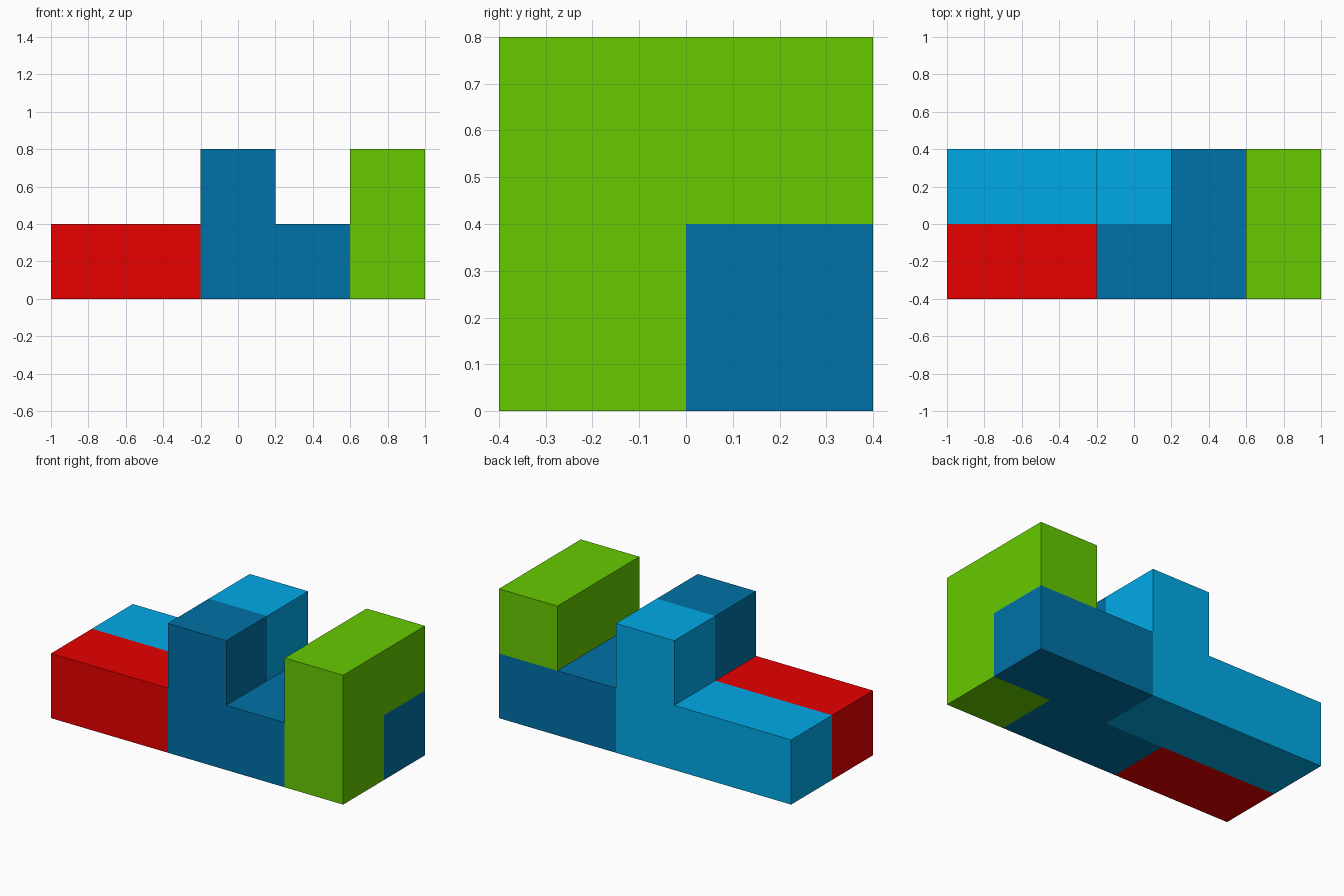
import bpy, bmesh
from mathutils import Vector

if "Cube" in bpy.data.objects:
    bpy.data.objects.remove(bpy.data.objects["Cube"])

CELL = 0.4
DIRS = [Vector(d) for d in ((1, 0, 0), (-1, 0, 0), (0, 1, 0), (0, -1, 0), (0, 0, 1), (0, 0, -1))]


def linear(c):
    c /= 255
    return c / 12.92 if c <= 0.04045 else ((c + 0.055) / 1.055) ** 2.4


def material(name, rgb):
    mat = bpy.data.materials.new(name)
    mat.diffuse_color = (*[linear(c) for c in rgb], 1)
    mat.use_nodes = True
    mat.node_tree.nodes["Principled BSDF"].inputs["Base Color"].default_value = mat.diffuse_color
    return mat


def block_piece(name, cells, mat):
    """Join unit cells (column, row, level) into one solid with only outer faces."""
    bm = bmesh.new()
    for cell in cells:
        centre = Vector(cell) + Vector((0.5, 0.5, 0.5))
        for d in DIRS:
            if tuple(int(a + b) for a, b in zip(cell, d)) in cells:
                continue
            u = Vector((d.y, d.z, d.x))
            v = d.cross(u)
            corners = [centre + (d + u * a + v * b) / 2
                       for a, b in ((-1, -1), (1, -1), (1, 1), (-1, 1))]
            bm.faces.new([bm.verts.new((p - Vector((2.5, 1, 0))) * CELL) for p in corners])
    bmesh.ops.remove_doubles(bm, verts=bm.verts[:], dist=0.001)
    bmesh.ops.dissolve_limit(bm, angle_limit=0.01, verts=bm.verts[:], edges=bm.edges[:])
    mesh = bpy.data.meshes.new(name)
    bm.to_mesh(mesh)
    bm.free()
    mesh.materials.append(mat)
    obj = bpy.data.objects.new(name, mesh)
    bpy.context.collection.objects.link(obj)


# Low front bar on the left
block_piece("red_bar", {(0, 0, 0), (1, 0, 0)}, material("red", (236, 0, 0)))

# Back bar with a raised end
block_piece("light_blue_piece", {(0, 1, 0), (1, 1, 0), (2, 1, 0), (2, 1, 1)},
            material("light blue", (0, 173, 235)))

# Stepped piece winding from front centre to the back right
block_piece("dark_blue_piece", {(2, 0, 0), (2, 0, 1), (3, 0, 0), (3, 1, 0), (4, 1, 0)},
            material("dark blue", (0, 114, 168)))

# Corner piece on the right
block_piece("green_corner", {(4, 0, 0), (4, 0, 1), (4, 1, 1)},
            material("green", (102, 202, 0)))
